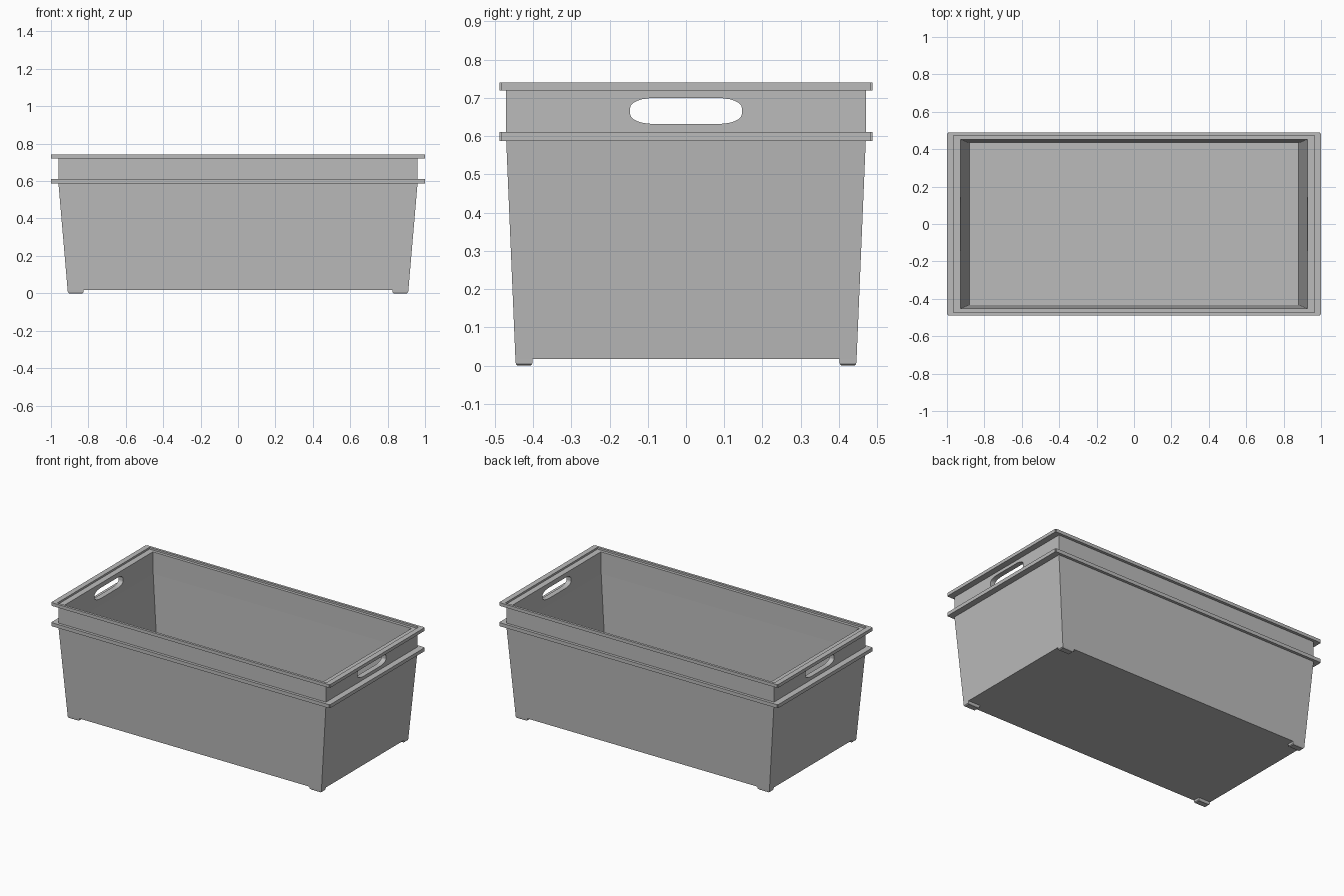
import bpy, bmesh, math

cube = bpy.data.objects.get("Cube")
if cube:
    bpy.data.objects.remove(cube, do_unlink=True)

grey = bpy.data.materials.new("grey plastic")
grey.use_nodes = True
colour = (0.5, 0.5, 0.5, 1)
grey.diffuse_color = colour
grey.node_tree.nodes["Principled BSDF"].inputs["Base Color"].default_value = colour


def finish(bm, name):
    bmesh.ops.recalc_face_normals(bm, faces=bm.faces)
    mesh = bpy.data.meshes.new(name)
    bm.to_mesh(mesh)
    bm.free()
    mesh.materials.append(grey)
    obj = bpy.data.objects.new(name, mesh)
    bpy.context.collection.objects.link(obj)
    return obj


def loft(bm, rings):
    """Skin a stack of loops and cap both ends."""
    loops = [[bm.verts.new(p) for p in ring] for ring in rings]
    count = len(loops[0])
    for a, b in zip(loops, loops[1:]):
        for i in range(count):
            j = (i + 1) % count
            bm.faces.new((a[i], a[j], b[j], b[i]))
    bm.faces.new(loops[0])
    bm.faces.new(loops[-1])


def rectangle(hx, hy, z, cx=0, cy=0):
    return [(cx + sx * hx, cy + sy * hy, z)
            for sx, sy in ((-1, -1), (1, -1), (1, 1), (-1, 1))]


# Tub: tapered outside, two flanges, stepped lip, tapered inside
profile = [
    (0.911, 0.446, 0.018), (0.96, 0.47, 0.588),
    (1.0, 0.488, 0.588), (1.0, 0.488, 0.611),
    (0.96, 0.47, 0.611), (0.96, 0.47, 0.72),
    (1.0, 0.488, 0.72), (1.0, 0.488, 0.741),
    (0.966, 0.472, 0.741), (0.966, 0.472, 0.729),
    (0.928, 0.453, 0.729), (0.925, 0.452, 0.588),
    (0.88, 0.433, 0.036),
]
bm = bmesh.new()
loft(bm, [rectangle(*p) for p in profile])
corners = [e for e in bm.edges if all(abs(v.co.x) > 0.99 for v in e.verts)
           and abs(e.verts[0].co.z - e.verts[1].co.z) > 0.01]
bmesh.ops.bevel(bm, geom=corners, offset=0.005, segments=2, affect='EDGES')
tub = finish(bm, "tub")

# Hand holes: one rounded slot cut through both end walls
slot = []
for sy, sz, start in ((1, 1, 0), (-1, 1, 90), (-1, -1, 180), (1, -1, 270)):
    for k in range(7):
        a = math.radians(start + k * 15)
        slot.append((sy * 0.083 + 0.063 * math.cos(a),
                     0.666 + sz * 0.009 + 0.025 * math.sin(a)))
bm = bmesh.new()
loft(bm, [[(x, y, z) for y, z in slot] for x in (-1.2, 1.2)])
cutter = finish(bm, "hand_hole_cutter")
cutter.hide_render = True
cutter.hide_set(True)
cutter.display_type = 'WIRE'
cut = tub.modifiers.new("hand holes", 'BOOLEAN')
cut.operation = 'DIFFERENCE'
cut.solver = 'EXACT'
cut.object = cutter

# Apply the cut so that no helper remains in the scene
depsgraph = bpy.context.evaluated_depsgraph_get()
result = bpy.data.meshes.new_from_object(tub.evaluated_get(depsgraph))
tub.modifiers.clear()
tub.data = result
bpy.data.objects.remove(cutter, do_unlink=True)

# Feet: a small block with chamfered inner sides at each corner
for sx, x_name in ((1, "left"), (-1, "right")):
    for sy, y_name in ((-1, "front"), (1, "back")):
        bm = bmesh.new()
        loft(bm, [rectangle((x1 - x0) / 2, (y1 - y0) / 2, z,
                            sx * (x0 + x1) / 2, sy * (y0 + y1) / 2)
                  for x0, x1, y0, y1, z in (
                      (0.833, 0.904, 0.406, 0.441, 0),
                      (0.827, 0.91, 0.402, 0.445, 0.005),
                      (0.825, 0.911, 0.401, 0.446, 0.019))])
        finish(bm, f"{y_name}_{x_name}_foot")
